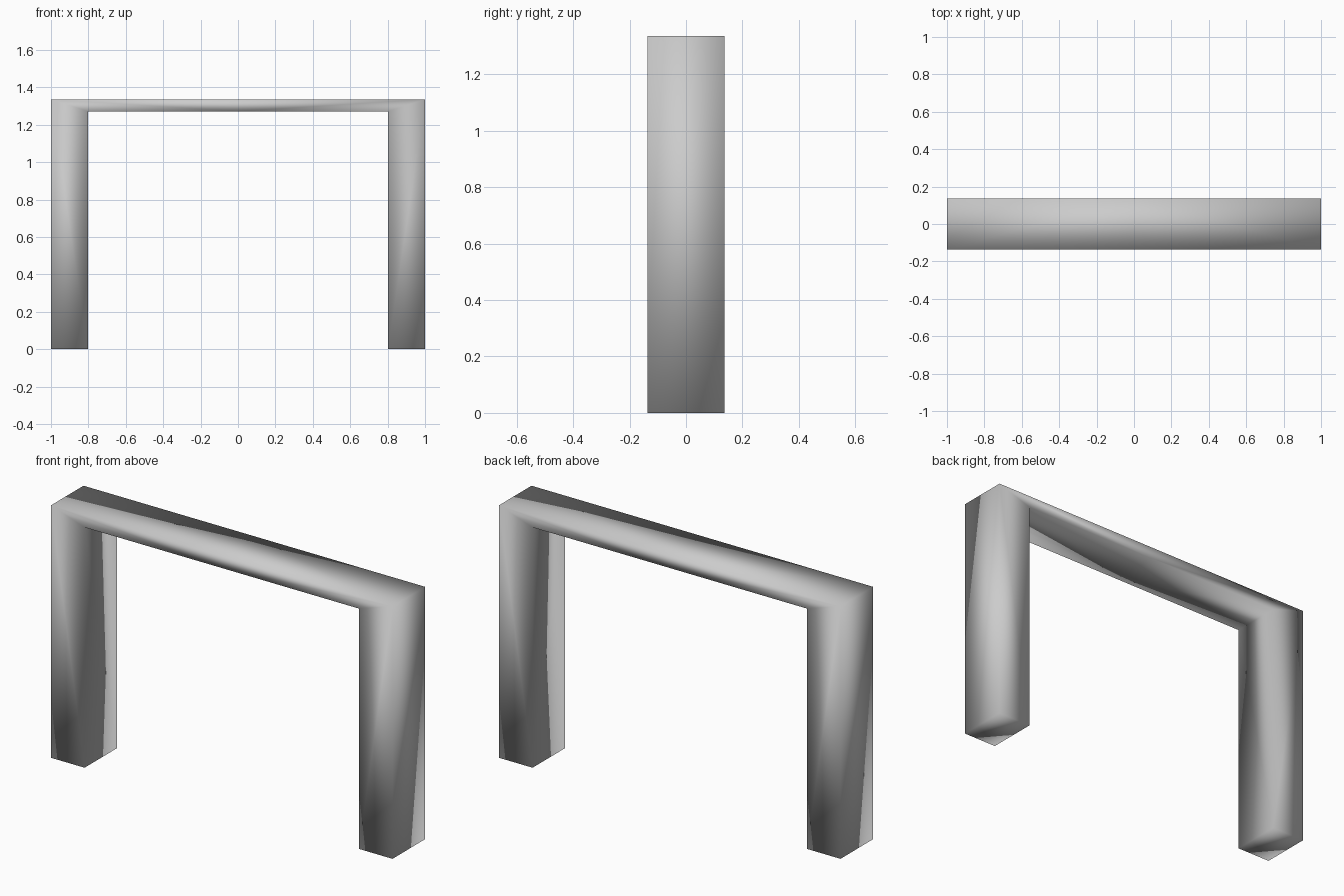
import bpy, bmesh

if "Cube" in bpy.data.objects:
    bpy.data.objects.remove(bpy.data.objects["Cube"])

HALF_DEPTH = 0.136
HEIGHT = 1.336
INNER_X = 0.803
INNER_Z = 1.272

# Right half of the portal outline, split into leg, corner and beam quads
pts = [(INNER_X, 0), (1, 0), (1, HEIGHT), (INNER_X, INNER_Z), (0, INNER_Z), (0, HEIGHT)]
quads = [(0, 1, 2, 3), (4, 3, 2, 5)]

bm = bmesh.new()
verts = [bm.verts.new((x, -HALF_DEPTH, z)) for x, z in pts]
faces = [bm.faces.new([verts[i] for i in q]) for q in quads]

# Extrude through the depth
ext = bmesh.ops.extrude_face_region(bm, geom=faces, use_keep_orig=True)
moved = [g for g in ext["geom"] if isinstance(g, bmesh.types.BMVert)]
bmesh.ops.translate(bm, verts=moved, vec=(0, 2 * HALF_DEPTH, 0))

# Open the centre plane so the mirrored halves weld cleanly
centre = [f for f in bm.faces if all(abs(v.co.x) < 1e-5 for v in f.verts)]
bmesh.ops.delete(bm, geom=centre, context='FACES')
bmesh.ops.recalc_face_normals(bm, faces=bm.faces)
for f in bm.faces:
    f.smooth = True

mesh = bpy.data.meshes.new("portal_frame")
bm.to_mesh(mesh)
bm.free()
frame = bpy.data.objects.new("portal_frame", mesh)
bpy.context.collection.objects.link(frame)

# Mirror into the full frame
mirror = frame.modifiers.new("mirror", 'MIRROR')
mirror.use_clip = True
